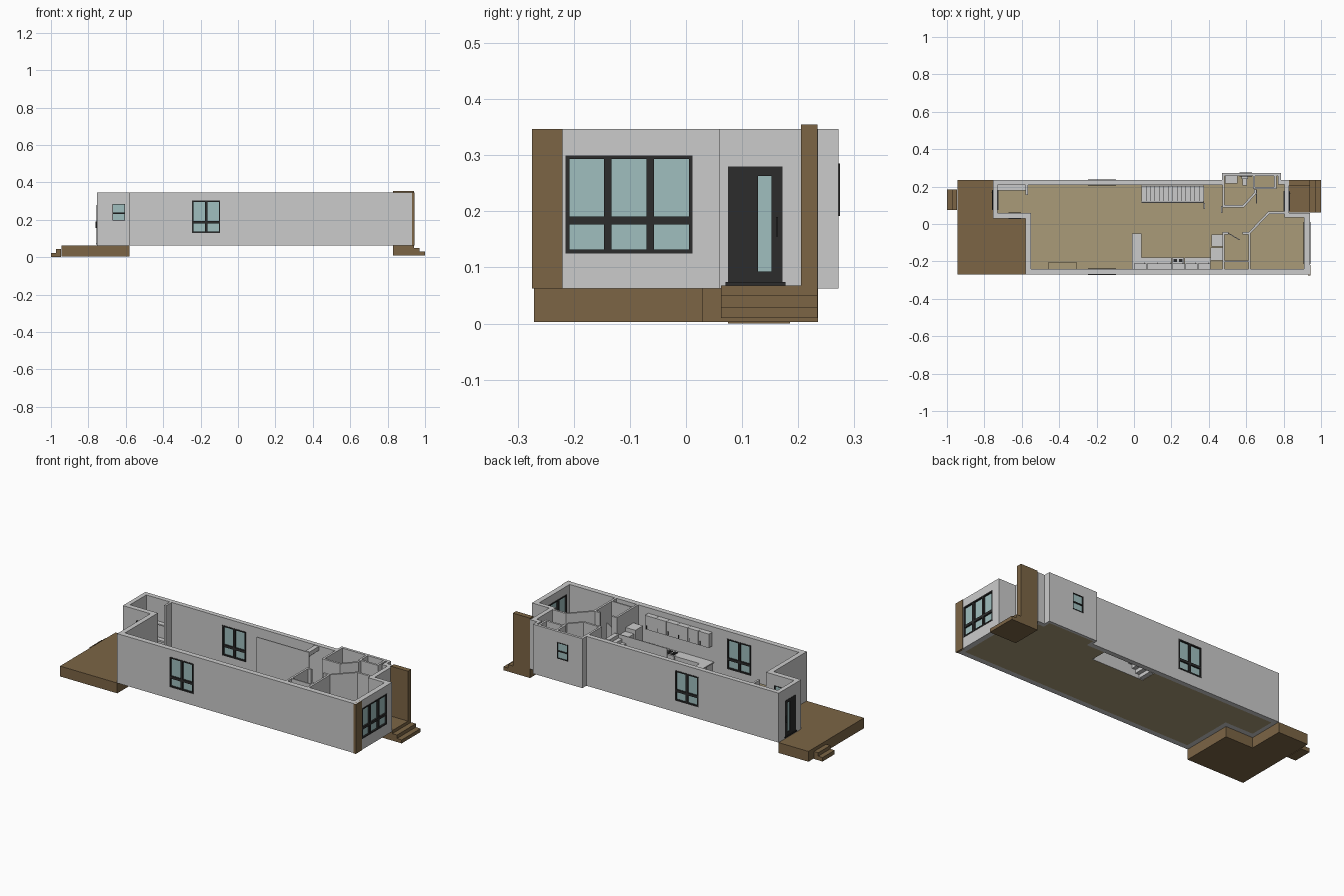
import bpy, bmesh, math

if "Cube" in bpy.data.objects:
    bpy.data.objects.remove(bpy.data.objects["Cube"])

def material(name, rgb):
    m = bpy.data.materials.new(name)
    m.diffuse_color = (*rgb, 1)
    m.use_nodes = True
    m.node_tree.nodes["Principled BSDF"].inputs["Base Color"].default_value = m.diffuse_color
    return m

WOOD = material("brown_wood", (0.2, 0.13, 0.06))
FLOOR = material("olive_floor", (0.4, 0.33, 0.19))
DARK = material("dark_frame", (0.025, 0.025, 0.025))
GLASS = material("teal_glass", (0.35, 0.52, 0.52))
Z0, Z1, FL = 0.0625, 0.347, 0.068

def finish(name, bm, mat):
    bmesh.ops.recalc_face_normals(bm, faces=bm.faces)
    me = bpy.data.meshes.new(name)
    bm.to_mesh(me)
    bm.free()
    ob = bpy.data.objects.new(name, me)
    bpy.context.collection.objects.link(ob)
    if mat:
        me.materials.append(mat)
    return ob

def boxes(name, items, mat=None):
    """One object from boxes given as (x0, x1, y0, y1, z0, z1)."""
    bm = bmesh.new()
    for x0, x1, y0, y1, z0, z1 in items:
        vs = bmesh.ops.create_cube(bm, size=1)["verts"]
        bmesh.ops.scale(bm, vec=(x1 - x0, y1 - y0, z1 - z0), verts=vs)
        bmesh.ops.translate(bm, vec=((x0 + x1) / 2, (y0 + y1) / 2, (z0 + z1) / 2), verts=vs)
    return finish(name, bm, mat)

def prism(name, pts, z0, z1, mat=None):
    bm = bmesh.new()
    f = bm.faces.new([bm.verts.new((x, y, z0)) for x, y in pts])
    top = bmesh.ops.extrude_face_region(bm, geom=[f])["geom"]
    bmesh.ops.translate(bm, vec=(0, 0, z1 - z0), verts=[v for v in top if isinstance(v, bmesh.types.BMVert)])
    return finish(name, bm, mat)

def cut(ob, cutter):
    m = ob.modifiers.new("cut", "BOOLEAN")
    m.operation, m.solver, m.object = "DIFFERENCE", "EXACT", cutter
    bpy.context.view_layer.objects.active = ob
    bpy.ops.object.modifier_apply(modifier=m.name)
    bpy.data.objects.remove(cutter)

def wall_strip(name, pts, t=0.012, z1=Z1):
    """Partition following a path, offset half a thickness each way."""
    left, right = [], []
    for i, (x, y) in enumerate(pts):
        dirs = []
        for a, b in ((i - 1, i), (i, i + 1)):
            if a >= 0 and b < len(pts):
                dx, dy = pts[b][0] - pts[a][0], pts[b][1] - pts[a][1]
                l = math.hypot(dx, dy)
                dirs.append((-dy / l, dx / l))
        nx, ny = sum(d[0] for d in dirs), sum(d[1] for d in dirs)
        l = math.hypot(nx, ny)
        nx, ny = nx / l, ny / l
        k = t / 2 / (nx * dirs[0][0] + ny * dirs[0][1])
        left.append((x + nx * k, y + ny * k))
        right.append((x - nx * k, y - ny * k))
    return prism(name, left + right[::-1], FL, z1)

# outer shell
outer = [(-.755, .235), (-.755, .03), (-.58, .03), (-.58, -.271), (.94, -.271), (.94, .06),
         (.83, .06), (.83, .235), (.785, .235), (.785, .272), (.47, .272), (.47, .235)]
inner = [(-.73, .208), (-.73, .06), (-.552, .06), (-.552, -.24), (.91, -.24), (.91, .035),
         (.805, .035), (.805, .21), (.77, .21), (.77, .257), (.485, .257), (.485, .208)]
shell = prism("outer_walls", outer, Z0, Z1)
cut(shell, prism("wall_cutter", inner, 0, 0.5))

# floor with stair opening
floor = prism("floor", inner, Z0, FL, FLOOR)
cut(floor, boxes("stair_hole_cutter", [(.04, .37, .115, .207, 0, .2)]))

def placer(axis, mid):
    """Map (along wall, depth about wall centre, height) to a box."""
    def put(u0, u1, d, z0, z1):
        if axis == "x":
            return (u0, u1, mid - d, mid + d, z0, z1)
        return (mid - d, mid + d, u0, u1, z0, z1)
    return put

def window(name, axis, mid, half, u0, u1, z0, z1, cols, zbar, bar=0.011):
    put = placer(axis, mid)
    cut(shell, boxes("cutter", [put(u0, u1, .05, z0, z1)]))
    boxes(name + "_glass", [put(u0, u1, half * 0.5, z0, z1)], GLASS)
    h, b = half + .0025, bar / 2
    fr = [put(u0, u1, h, z0, z0 + b), put(u0, u1, h, z1 - b, z1),
          put(u0, u0 + b, h, z0, z1), put(u1 - b, u1, h, z0, z1),
          put(u0, u1, h - .001, zbar - b, zbar + b)]
    for i in range(1, cols):
        c = u0 + (u1 - u0) * i / cols
        fr.append(put(c - b, c + b, h - .001, z0, z1))
    boxes(name + "_frame", fr, DARK)

window("street_window", "y", .925, .015, -.215, .012, .125, .30, 3, .184, .014)
window("south_window", "x", -.2555, .0155, -.245, -.095, .13, .303, 2, .187, .014)
window("north_window", "x", .2215, .0135, -.245, -.095, .13, .303, 2, .187, .014)
window("entry_window", "x", .045, .015, -.67, -.605, .195, .285, 1, .235, .006)
window("bath_window", "x", .2645, .0075, .563, .63, .192, .285, 1, .235, .006)

# outside doors
def door(name, mid, out, u0, u1):
    put = placer("y", mid)
    cut(shell, boxes("cutter", [put(u0, u1, .05, FL, .28)]))
    g0, g1 = u0 + .053, u0 + .077
    boxes(name, [put(u0, g0, .0135, FL, .28), put(g1, u1, .0135, FL, .28),
                 put(g0, g1, .0135, FL, .093), put(g0, g1, .0135, .263, .28)], DARK)
    boxes(name + "_glass", [put(g0, g1, .009, .093, .263)], GLASS)
    x = mid + out * .0165
    boxes(name + "_trim", [put(u0 - .005, u1 + .005, .017, FL, .074),
                           (x - .003, x + .003, u1 - .012, u1 - .008, .155, .19)], DARK)

door("front_door", .8175, 1, .075, .172)
door("back_door", -.7425, -1, .08, .177)

# decks, steps and timber panels
prism("back_deck", [(-.945, .235), (-.945, -.271), (-.58, -.271), (-.58, .03), (-.755, .03), (-.755, .235)],
      .003, Z0, WOOD)
boxes("back_steps", [(-.972, -.945, .075, .185, 0, .043), (-1, -.972, .075, .185, 0, .023)], WOOD)
boxes("front_porch", [(.83, .94, .062, .234, .01, .0675), (.94, .97, .062, .234, .01, .05),
                      (.97, 1, .062, .234, .01, .03)], WOOD)
boxes("porch_screen", [(.83, .94, .205, .234, .0675, .355)], WOOD)
boxes("corner_panel", [(.93, .943, -.2745, -.22, Z0, Z1)], WOOD)

# staircase rising towards the front
N = 14
run, rise = .33 / N, (Z1 - FL) / N
boxes("stairs", [(.04 + i * run, .04 + (i + 1) * run + .003, .12, .203,
                  FL + i * rise - .004, FL + (i + 1) * rise) for i in range(N)])
boxes("stair_wall", [(.04, .375, .112, .117, Z0, Z1)])
boxes("newel_posts", [(.372, .38, .08, .112, FL, .17), (.465, .473, .06, .095, FL, .17)])

# interior partitions
wall_strip("bath_wall", [(.478, .21), (.478, .095), (.585, .095), (.648, .165), (.648, .185)])
wall_strip("bath_closet_wall", [(.642, .257), (.642, .193), (.755, .193), (.755, .257)])
wall_strip("closet_wall", [(.478, -.24), (.478, -.05), (.505, -.05)])
wall_strip("hall_wall", [(.58, -.05), (.615, -.05), (.72, .06), (.81, .06)])
wall_strip("bedroom_wall", [(.617, -.05), (.617, -.24)])
wall_strip("closet_divider", [(.478, -.2), (.617, -.2)], .008)
boxes("entry_partition", [(-.58, -.568, .155, .21, FL, Z1)])

# inner doors standing ajar
wall_strip("closet_door", [(.505, -.05), (.565, -.085)], .005, .28)
wall_strip("bath_door", [(.655, .185), (.655, .11)], .005, .28)

# entry bench and low console
boxes("entry_bench", [(-.73, -.58, .18, .208, .115, .125), (-.73, -.72, .18, .208, FL, .115),
                      (-.59, -.58, .18, .208, FL, .115), (-.73, -.58, .18, .208, .21, .217)])
boxes("low_console", [(-.46, -.305, -.24, -.207, FL, .1)], FLOOR)

# kitchen
boxes("kitchen_counter", [(.0, .2, -.24, -.185, FL, .14), (.27, .41, -.24, -.185, FL, .14),
                          (-.01, .2, -.24, -.18, .14, .147), (.27, .41, -.24, -.18, .14, .147)])
boxes("peninsula", [(-.005, .035, -.185, -.055, FL, .14), (-.01, .04, -.18, -.05, .14, .147)])
boxes("cooker", [(.203, .267, -.24, -.18, FL, .145)])
boxes("hob_rings", [(x, x + .02, y, y + .015, .145, .149) for x in (.21, .24) for y in (-.225, -.203)], DARK)
boxes("upper_cabinets", [(i * .0683 + .001, i * .0683 + .0673, -.24, -.21, .235, .315) for i in range(6)])
boxes("cabinet_handles", [(i * .0683 + .055, i * .0683 + .058, -.211, -.207, .24, .26) for i in range(6)], DARK)
boxes("tall_cupboard", [(.41, .472, -.195, -.125, FL, .26), (.415, .472, -.12, -.055, FL, .24)])

# bathroom fittings
boxes("vanity", [(.487, .55, .22, .256, FL, .14), (.487, .553, .217, .256, .14, .146)])
boxes("toilet", [(.575, .61, .24, .256, FL, .15), (.58, .605, .205, .24, FL, .11)])
